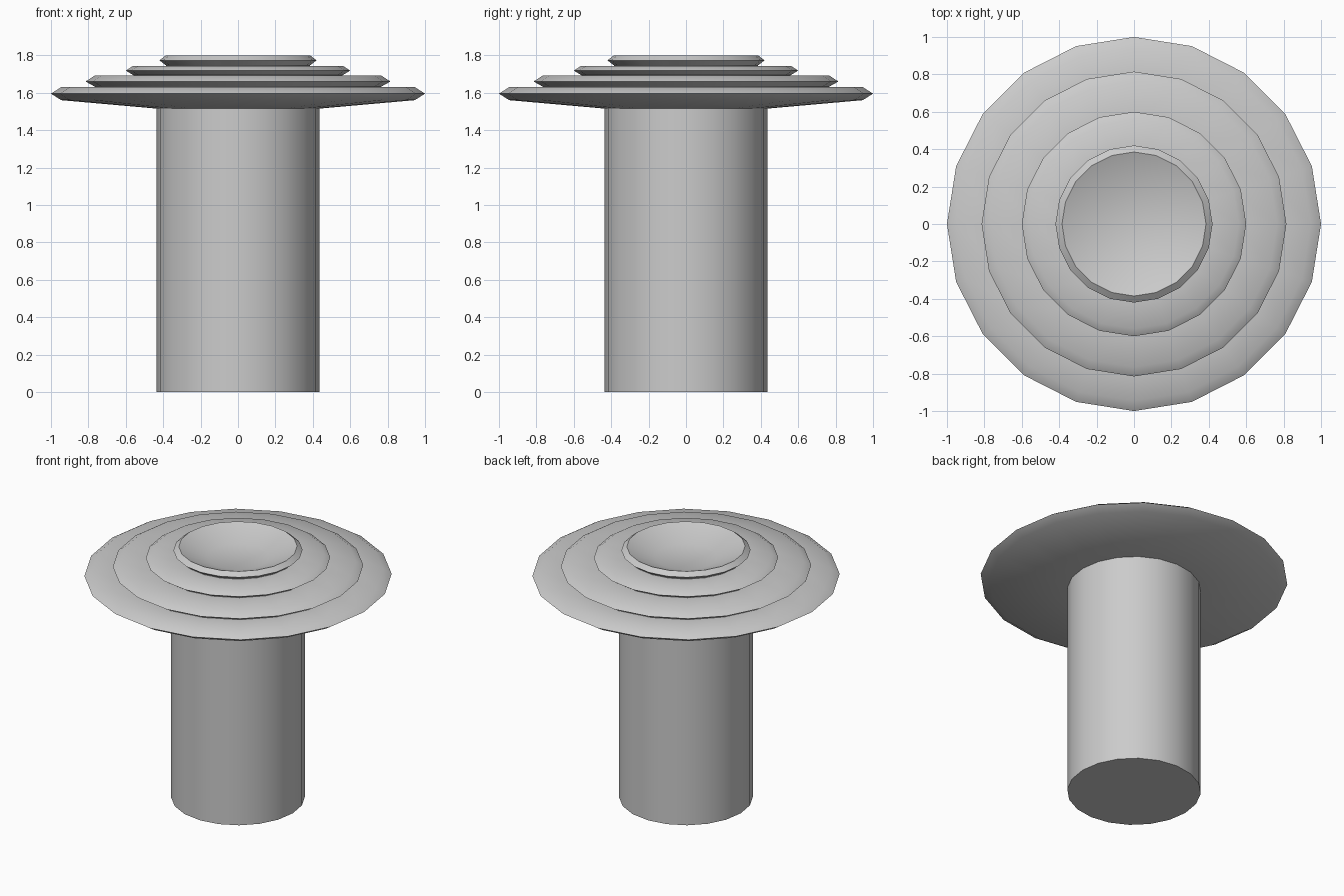
import bpy, bmesh, math

if "Cube" in bpy.data.objects:
    bpy.data.objects.remove(bpy.data.objects["Cube"])

SIDES = 20


def lathe(name, profile):
    """Revolve (radius, height) points around z and cap both ends."""
    bm = bmesh.new()
    rings = []
    for r, z in profile:
        rings.append([bm.verts.new((r * math.cos(2 * math.pi * i / SIDES),
                                    r * math.sin(2 * math.pi * i / SIDES), z))
                      for i in range(SIDES)])
    for a, b in zip(rings, rings[1:]):
        for i in range(SIDES):
            j = (i + 1) % SIDES
            bm.faces.new((a[i], a[j], b[j], b[i]))
    bm.faces.new(rings[0][::-1])
    bm.faces.new(rings[-1])
    bmesh.ops.recalc_face_normals(bm, faces=bm.faces)
    mesh = bpy.data.meshes.new(name)
    bm.to_mesh(mesh)
    bm.free()
    obj = bpy.data.objects.new(name, mesh)
    bpy.context.collection.objects.link(obj)
    bpy.ops.object.select_all(action='DESELECT')
    obj.select_set(True)
    bpy.context.view_layer.objects.active = obj
    bpy.ops.object.shade_smooth_by_angle(angle=math.radians(50))
    return obj


# Plain round stem
lathe("stem", [(0.435, 0), (0.435, 1.515)])

# Stepped cap: one continuous profile of bevelled tiers
profile = [(0.435, 1.515)]
# rim radius, bevel radius, bottom, middle, top, radius where next tier begins
tiers = [(1.0, 0.945, 1.56, 1.595, 1.63, 0.765),
         (0.815, 0.765, 1.632, 1.66, 1.692, 0.56),
         (0.6, 0.56, 1.694, 1.718, 1.744, 0.385),
         (0.42, 0.385, 1.746, 1.773, 1.80, None)]
for rim, edge, low, mid, high, inner in tiers:
    profile += [(edge, low), (rim, mid), (edge, high)]
    if inner:
        profile.append((inner, high))

# Shallow dish sunk into the top
profile.append((0.20, 1.725))
lathe("stepped_cap", profile)
